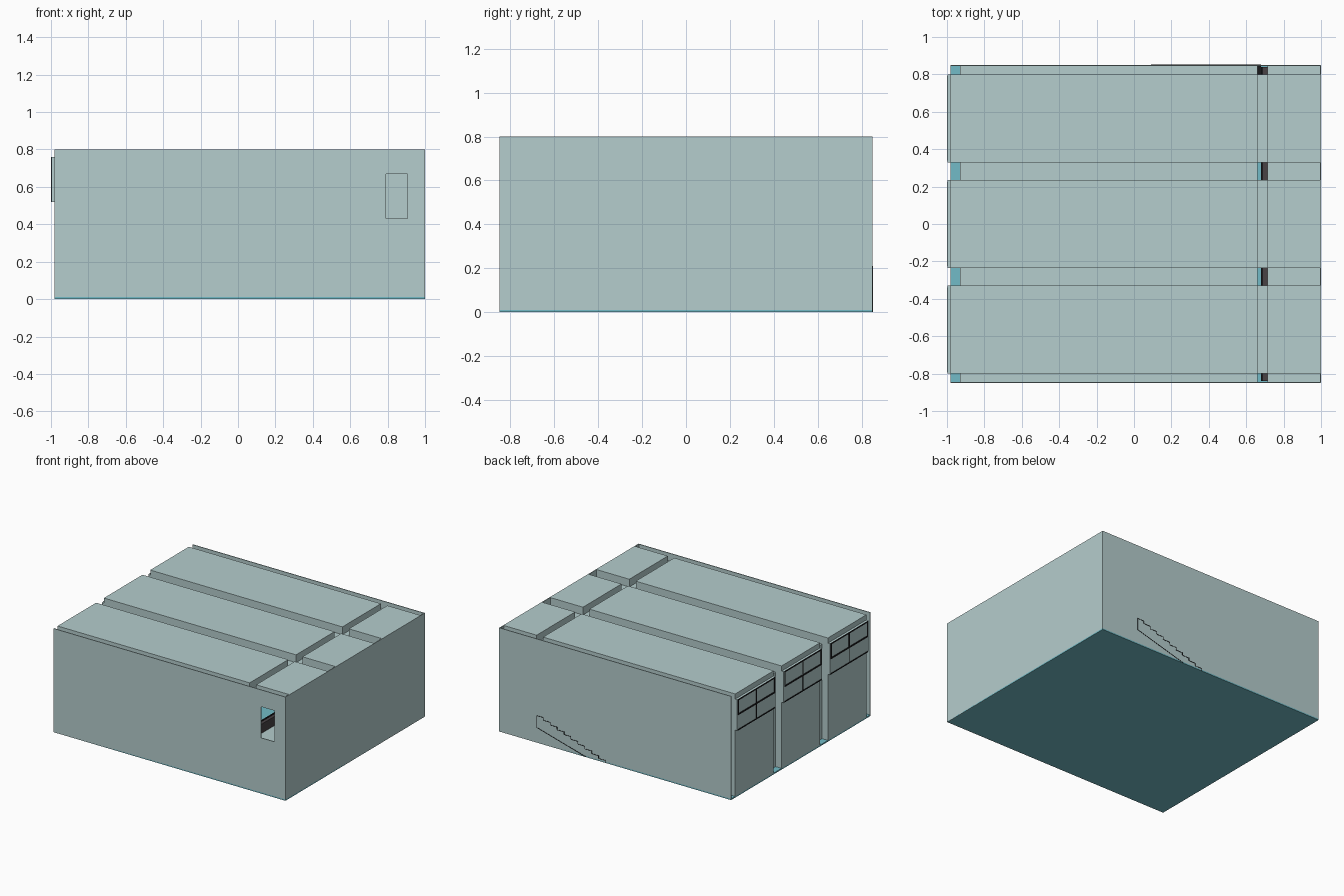
import bpy, math
from mathutils import Matrix

if "Cube" in bpy.data.objects:
    bpy.data.objects.remove(bpy.data.objects["Cube"])


def mat(name, r, g, b):
    m = bpy.data.materials.new(name)
    m.diffuse_color = (r, g, b, 1)
    m.use_nodes = True
    m.node_tree.nodes["Principled BSDF"].inputs["Base Color"].default_value = m.diffuse_color
    return m


WALL = mat("pale grey green", 0.46, 0.61, 0.61)
TEAL = mat("floor teal", 0.17, 0.50, 0.57)
BROWN = mat("dark brown grey", 0.065, 0.055, 0.06)
BLACK = mat("black", 0.01, 0.01, 0.012)


def box(name, x, y, z, m):
    """Box from (min, max) pairs."""
    verts = [(a, b, c) for a in x for b in y for c in z]
    faces = [(0, 1, 3, 2), (4, 6, 7, 5), (0, 4, 5, 1),
             (2, 3, 7, 6), (0, 2, 6, 4), (1, 5, 7, 3)]
    me = bpy.data.meshes.new(name)
    me.from_pydata(verts, [], faces)
    me.materials.append(m)
    ob = bpy.data.objects.new(name, me)
    bpy.context.collection.objects.link(ob)
    return ob


T = 0.006                                   # shell thickness
H = 0.8                                     # building height
BAYS = [(-0.8, -0.33), (-0.235, 0.235), (0.33, 0.8)]
GAPS = [(-0.85 + T, -0.8), (-0.33, -0.235), (0.235, 0.33), (0.8, 0.85 - T)]

# ground slab and thin outer shell
box("floor", (-0.98, 1), (-0.85, 0.85), (0, 0.01), TEAL)
box("back_wall", (-0.98, 1), (0.85 - T, 0.85), (0, H), WALL)
box("right_wall", (1 - T, 1), (-0.85, 0.85), (0, H), WALL)
front = box("front_wall", (-0.98, 1), (-0.85, -0.85 + T), (0, H), WALL)

# window opening in the front wall
cut = box("window_cutter", (0.79, 0.905), (-0.9, -0.8), (0.43, 0.67), WALL)
cut.hide_render = True
cut.hide_viewport = True
cut.display_type = 'WIRE'
mod = front.modifiers.new("window", 'BOOLEAN')
mod.operation = 'DIFFERENCE'
mod.object = cut
mod.solver = 'EXACT'

# bays: roof panels, doors and overhead windows
for y0, y1 in BAYS:
    box("main_roof_panel", (-0.98, 0.66), (y0, y1), (0.7, H), WALL)
    box("rear_roof_panel", (0.715, 1 - T), (y0, y1), (0.7, H), WALL)
    box("cross_channel", (0.66, 0.715), (y0, y1), (0.71, 0.74), WALL)
    box("bay_door", (-0.98, -0.9), (y0, y1), (0.01, 0.7), WALL)
    box("window_band", (-0.997, -0.98), (y0, y1), (0.52, 0.76), WALL)
    ym = (y0 + y1) / 2
    for z, t in ((0.755, 0.005), (0.643, 0.006), (0.524, 0.004)):
        box("window_rail", (-1, -0.996), (y0 + 0.01, y1 - 0.01), (z - t, z + t), BLACK)
    for y in (y0 + 0.015, ym, y1 - 0.015):
        box("window_post", (-1, -0.996), (y - 0.005, y + 0.005), (0.64, 0.76), BLACK)
    box("lower_window_post", (-1, -0.996), (ym - 0.003, ym + 0.003), (0.524, 0.64), BLACK)

# recessed pillars and roof channels between bays
for g in GAPS:
    box("pillar", (-0.93, -0.9), g, (0.01, 0.74), WALL)
    box("roof_channel", (-0.93, 0.66), g, (0.71, 0.74), WALL)
    box("rear_roof_channel", (0.715, 1 - T), g, (0.71, 0.74), WALL)

# upper floor with dark parapet
box("upper_floor", (0.69, 1 - T), (-0.84, 0.84), (0.37, 0.4), WALL)
box("parapet", (0.69, 0.715), (-0.84, 0.84), (0.4, 0.47), BROWN)
box("parapet_rail", (0.68, 0.69), (-0.84, 0.84), (0.46, 0.475), BLACK)

# thin folded stair, its edge just showing through the back wall
N, X0, X1, TOP = 10, 0.09, 0.68, 0.21
dx, dz, t = (X1 - X0) / N, TOP / N, 0.004
YS = (0.51, 0.852)
for i in range(N):
    x, z = X0 + i * dx, i * dz
    box("stair_riser", (x, x + t), YS, (z, z + dz), BLACK)
    box("stair_tread", (x, x + dx), YS, (z + dz - t, z + dz), BLACK)
box("stair_end", (X1 - t, X1), YS, (0.115, TOP), BLACK)
length = math.hypot(X1 - 0.26, 0.115)
under = box("stair_underside", (0, length), YS, (0, t), BLACK)
under.data.transform(Matrix.Translation((0.26, 0, 0)) @
                     Matrix.Rotation(-math.atan2(0.115, X1 - 0.26), 4, 'Y'))
